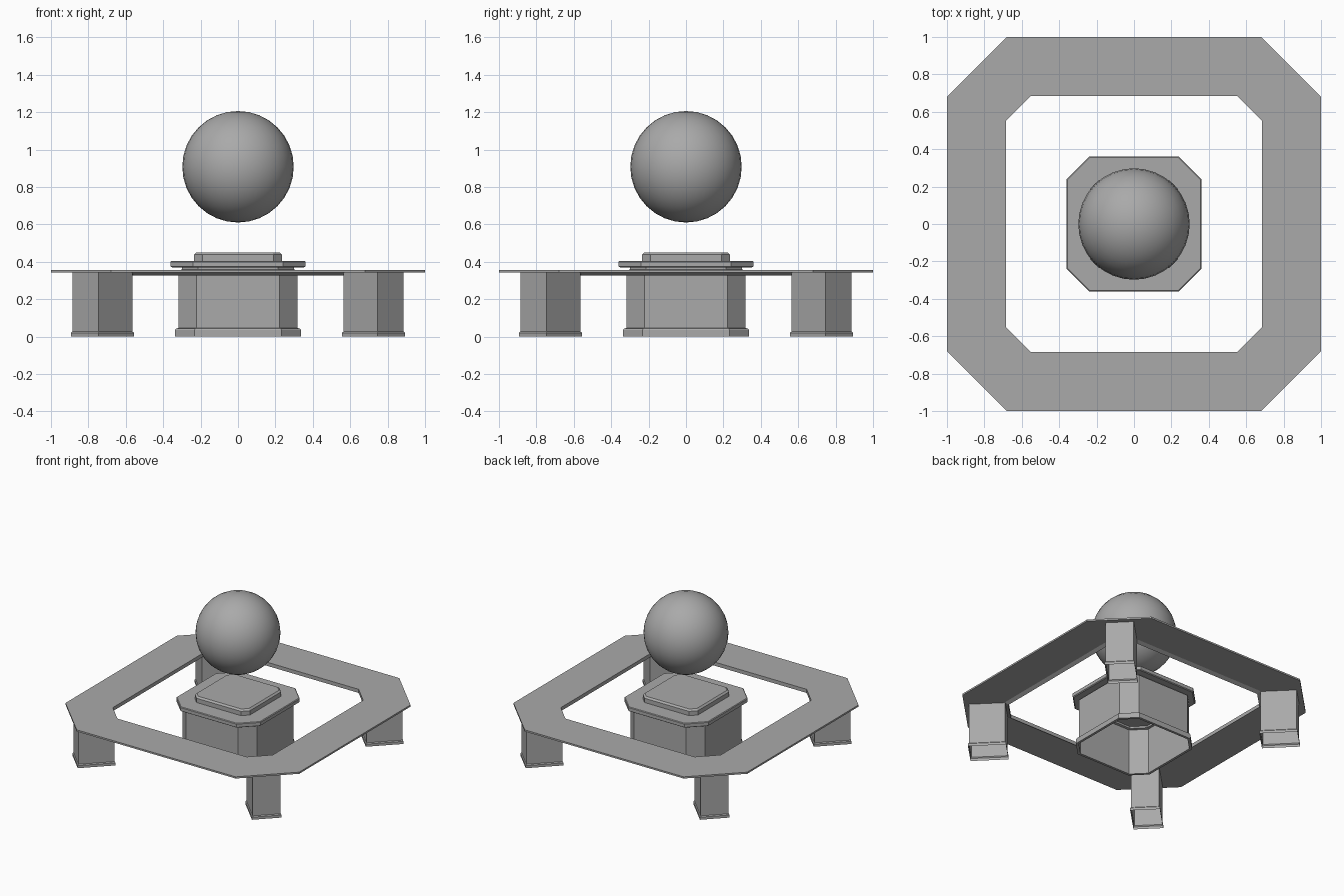
import bpy, bmesh
from mathutils import Matrix
from math import radians

cube = bpy.data.objects.get("Cube")
if cube:
    bpy.data.objects.remove(cube, do_unlink=True)

stone = bpy.data.materials.new("grey stone")
stone.use_nodes = True
GREY = (0.4, 0.4, 0.4, 1)
stone.diffuse_color = GREY
stone.node_tree.nodes["Principled BSDF"].inputs["Base Color"].default_value = GREY


def add_object(name, bm):
    mesh = bpy.data.meshes.new(name)
    bm.to_mesh(mesh)
    bm.free()
    mesh.materials.append(stone)
    obj = bpy.data.objects.new(name, mesh)
    bpy.context.collection.objects.link(obj)
    return obj


def octagon(h, c):
    """Square of half width h whose corners are cut at c."""
    return [(h, -c), (h, c), (c, h), (-c, h), (-h, c), (-h, -c), (-c, -h), (c, -h)]


def rectangle(a, b):
    return [(a, -b), (a, b), (-a, b), (-a, -b)]


def loft(name, shape, sections, cap=False, loop=False):
    """Skin a stack of outlines, each given as (size, size, height)."""
    bm = bmesh.new()
    rings = [[bm.verts.new((x, y, z)) for x, y in shape(a, b)] for a, b, z in sections]
    pairs = list(zip(rings, rings[1:]))
    if loop:
        pairs.append((rings[-1], rings[0]))
    for low, high in pairs:
        n = len(low)
        for i in range(n):
            j = (i + 1) % n
            bm.faces.new((low[i], low[j], high[j], high[i]))
    if cap:
        bm.faces.new(rings[-1])
    return add_object(name, bm)


# Bench seat: mitred octagonal slab with a small lip under its inner edge
loft("bench_seat", octagon, [
    (1, 0.68, 0.342), (1, 0.68, 0.355), (0.684, 0.553, 0.355),
    (0.684, 0.553, 0.327), (0.71, 0.564, 0.342)], loop=True)

# Hollow bench legs, one under each corner, set on the diagonal
for side_y in ("front", "back"):
    for side_x in ("left", "right"):
        sx = 1 if side_x == "left" else -1
        sy = -1 if side_y == "front" else 1
        leg = loft(f"{side_y}_{side_x}_leg", rectangle, [
            (0.134, 0.105, 0), (0.134, 0.105, 0.02),
            (0.128, 0.099, 0.027), (0.128, 0.099, 0.344)])
        leg.data.transform(Matrix.Translation((sx * 0.725, sy * 0.725, 0))
                           @ Matrix.Rotation(radians(45 * sx * sy), 4, "Z"))

# Pedestal: foot moulding, hollow body, overhanging slab and top block
loft("pedestal_foot", octagon, [
    (0.318, 0.223, 0), (0.337, 0.232, 0), (0.337, 0.232, 0.035),
    (0.332, 0.23, 0.043), (0.318, 0.223, 0.046)])
loft("pedestal_body", octagon, [
    (0.318, 0.223, 0), (0.318, 0.223, 0.355),
    (0.3, 0.215, 0.358), (0.3, 0.215, 0.372)], cap=True)
loft("pedestal_slab", octagon, [
    (0.3, 0.215, 0.37), (0.353, 0.237, 0.37), (0.36, 0.24, 0.375),
    (0.36, 0.24, 0.4), (0.355, 0.238, 0.405)], cap=True)
loft("pedestal_top_block", octagon, [
    (0.235, 0.19, 0.404), (0.235, 0.19, 0.438), (0.222, 0.184, 0.45)], cap=True)

# Floating ball
bm = bmesh.new()
bmesh.ops.create_uvsphere(bm, u_segments=32, v_segments=16, radius=0.298,
                          matrix=Matrix.Translation((0, 0, 0.908)))
for face in bm.faces:
    face.smooth = True
add_object("floating_ball", bm)
